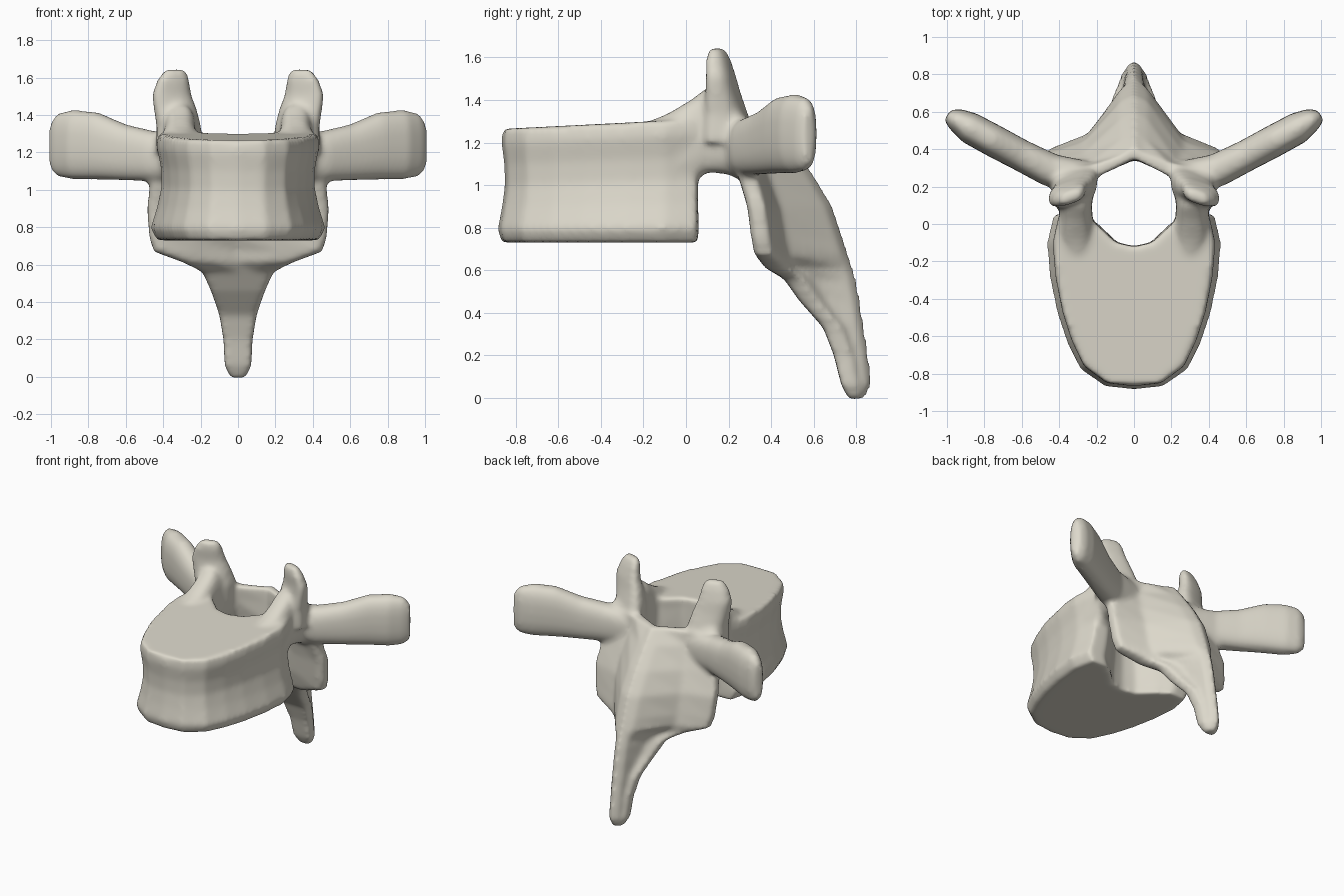
import bpy, bmesh, math
from mathutils import Vector

cube = bpy.data.objects.get("Cube")
if cube:
    bpy.data.objects.remove(cube, do_unlink=True)

bm = bmesh.new()


def loft(rings, mirror=False):
    """Skin closed rings into a capped shell, optionally with a twin across x."""
    for side in ((1, -1) if mirror else (1,)):
        loops = [[bm.verts.new((p.x * side, p.y, p.z)) for p in r] for r in rings]
        for a, b in zip(loops, loops[1:]):
            n = len(a)
            for i in range(n):
                j = (i + 1) % n
                bm.faces.new((a[i], a[j], b[j], b[i]))
        bm.faces.new(loops[0][::-1])
        bm.faces.new(loops[-1])


def oval(centre, u, v, power=0.7, n=20):
    """Rounded-rectangle ring spanned by half axes u and v."""
    pts = []
    for i in range(n):
        a = math.tau * i / n
        c, s = math.cos(a), math.sin(a)
        pts.append(centre + u * math.copysign(abs(c) ** power, c)
                   + v * math.copysign(abs(s) ** power, s))
    return pts


def symmetric(half):
    """Close a half outline whose first and last points lie on x = 0."""
    return half + [Vector((-p.x, p.y, p.z)) for p in half[-2:0:-1]]


# Body: notched oval plan with a waist and a gently tilted top
plan = [(0, -.865), (.15, -.85), (.28, -.76), (.35, -.62), (.4, -.47), (.44, -.28),
        (.455, -.1), (.42, .05), (.3, .06), (.2, -.01), (.1, -.1), (0, -.12)]
body = []
for z, s in [(.73, .95), (.79, 1.03), (.9, .95), (1, .9), (1.1, .91), (1.2, .96), (1.265, .94)]:
    tilt = .05 * (z - .73) / .53
    body.append(symmetric([Vector((x * s, y * (1 + (s - .95) * .3), z + tilt * (y + .85)))
                           for x, y in plan]))
loft(body)

# Pedicles: vertical sections running back from the body
loft([oval(Vector((x, y, (lo + hi) / 2)), Vector((w, 0, 0)), Vector((0, 0, (hi - lo) / 2)))
      for x, y, w, lo, hi in [(.3, -.22, .06, .98, 1.28), (.31, -.08, .1, .98, 1.34),
                              (.31, .02, .09, 1, 1.4), (.31, .1, .085, 1.06, 1.46),
                              (.32, .2, .11, 1.05, 1.42), (.32, .3, .13, 1, 1.3)]], True)

# Superior articular processes: slanted plates rising to a tip
loft([oval(Vector((x, y, z)), Vector((w, -.3 * w, 0)), Vector((0, t, 0)))
      for z, x, y, w, t in [(1.2, .32, .2, .12, .11), (1.33, .315, .19, .12, .09),
                            (1.43, .335, .175, .115, .07), (1.51, .355, .165, .105, .058),
                            (1.59, .345, .152, .085, .048), (1.645, .335, .145, .055, .03)]], True)

# Transverse processes: flattened paddles swept outwards and back
across = Vector((-.45, .89, 0))
loft([oval(Vector((x, y, z)), across * t, Vector((0, 0, h)), .8)
      for x, y, z, h, t in [(.25, .24, 1.17, .12, .1), (.45, .29, 1.18, .135, .09),
                            (.6, .365, 1.2, .15, .085), (.75, .445, 1.235, .18, .087),
                            (.88, .515, 1.242, .187, .085), (.96, .563, 1.24, .17, .06),
                            (1.0, .58, 1.235, .13, .03)]], True)

# Lamina, lower articular processes and spinous process in one tapering stack
# height, half width, outer front, centre front, back ridge
stack = [(1.3, .33, .22, .35, .41), (1.2, .42, .2, .345, .49), (1.05, .47, .24, .34, .6),
         (.9, .485, .285, .35, .69), (.75, .475, .305, .37, .74), (.67, .45, .32, .41, .765),
         (.615, .3, .36, .42, .785), (.56, .19, .46, .46, .8), (.46, .145, .53, .53, .82),
         (.33, .1, .645, .645, .84), (.2, .078, .695, .695, .86), (.06, .072, .73, .73, .875),
         (-.005, .04, .765, .765, .84)]
arch = []
for z, w, yf, yc, yb in stack:
    rim = yf + min(.085, .5 * (yb - yf))
    half = [(0, yc), (.5 * w, yf + .35 * (yc - yf)), (.92 * w, yf), (w, yf + .02), (w, rim),
            (.55 * w, rim + .22 * (yb - rim)), (max(.15 * w, .045), yb - .035), (0, yb)]
    arch.append(symmetric([Vector((x, y, z)) for x, y in half]))
loft(arch)

# Fuse everything into one continuous bone surface
bmesh.ops.recalc_face_normals(bm, faces=bm.faces)
mesh = bpy.data.meshes.new("vertebra")
bm.to_mesh(mesh)
bm.free()
bone = bpy.data.objects.new("vertebra", mesh)
bpy.context.collection.objects.link(bone)

fuse = bone.modifiers.new("fuse", 'REMESH')
fuse.mode = 'VOXEL'
fuse.voxel_size = .016
fuse.use_smooth_shade = True
soften = bone.modifiers.new("soften", 'SMOOTH')
soften.factor = .5
soften.iterations = 10

# Bone colour
mat = bpy.data.materials.new("bone")
mat.use_nodes = True
colour = (.72, .69, .6, 1)
mat.diffuse_color = colour
mat.node_tree.nodes["Principled BSDF"].inputs["Base Color"].default_value = colour
mesh.materials.append(mat)
